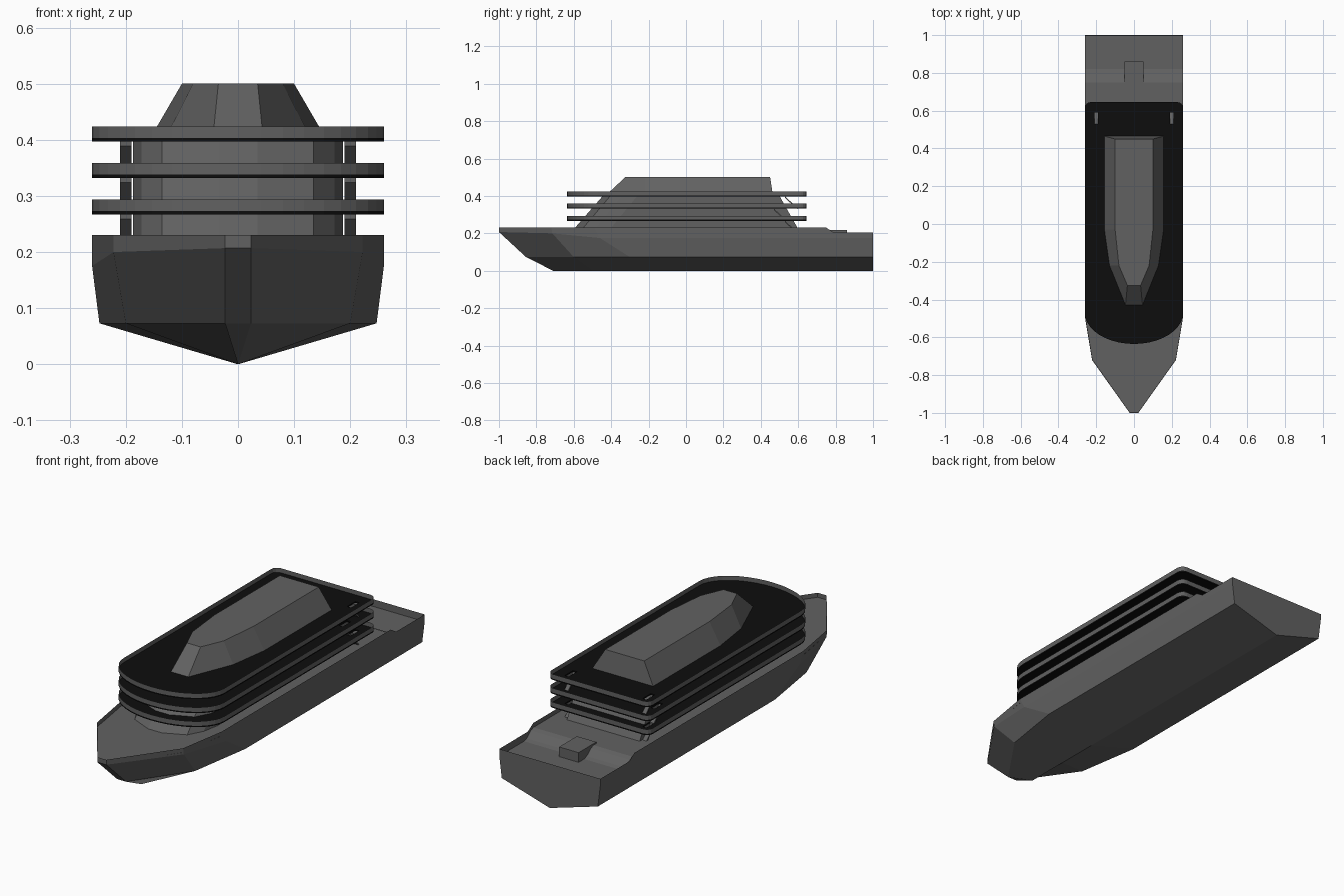
import bpy, bmesh, math

if "Cube" in bpy.data.objects:
    bpy.data.objects.remove(bpy.data.objects["Cube"])


def material(name, v):
    m = bpy.data.materials.new(name)
    m.diffuse_color = (v, v, v, 1)
    m.use_nodes = True
    m.node_tree.nodes["Principled BSDF"].inputs["Base Color"].default_value = m.diffuse_color
    return m


GREY, BLACK = material("dark_grey", 0.12), material("black", 0.004)


def make(name, verts, faces, mat=GREY):
    me = bpy.data.meshes.new(name)
    me.from_pydata(verts, [], faces)
    bm = bmesh.new()
    bm.from_mesh(me)
    bmesh.ops.recalc_face_normals(bm, faces=bm.faces)
    bm.to_mesh(me)
    bm.free()
    ob = bpy.data.objects.new(name, me)
    bpy.context.collection.objects.link(ob)
    me.materials.append(mat)
    return ob


def loft(name, low, high, mat=GREY, caps=True):
    # two matching rings of (x, y, z) points joined by side faces
    n = len(low)
    faces = [(i, (i + 1) % n, n + (i + 1) % n, n + i) for i in range(n)]
    if caps:
        faces += [tuple(range(n)), tuple(range(n, 2 * n))]
    return make(name, low + high, faces, mat)


def mirror_ring(half, z):
    # half outline on +x, from the stern to the bow
    return [(x, y, z) for x, y in half] + [(-x, y, z) for x, y in reversed(half) if x > 1e-6]


def box(name, x0, x1, y0, y1, z0, z1, mat=GREY):
    ring = [(x0, y0), (x1, y0), (x1, y1), (x0, y1)]
    return loft(name, [(x, y, z0) for x, y in ring], [(x, y, z1) for x, y in ring], mat)


# Hull: stations of rail, knuckle, chine, keel points
stations = [
    [(.26, 1, .205), (.26, 1, .175), (.247, 1, .073), (0, 1, 0)],
    [(.26, .79, .205), (.26, .79, .175), (.247, .79, .073), (0, .79, 0)],
    [(.26, .75, .23), (.26, .75, .175), (.247, .75, .073), (0, .75, 0)],
    [(.26, -.49, .23), (.26, -.46, .175), (.247, -.3, .073), (0, -.3, 0)],
    [(.222, -.72, .23), (.222, -.715, .2), (.2, -.6, .073), (0, -.5, 0)],
    [(.023, -1, .23), (.023, -1, .207), (.023, -.855, .073), (0, -.71, 0)],
]
verts, faces = [], []
for s in stations:
    verts += s + [(-x, y, z) for x, y, z in reversed(s[:3])]
for k in range(len(stations) - 1):
    a, b = 7 * k, 7 * k + 7
    faces += [(a + i, a + i + 1, b + i + 1, b + i) for i in range(6)]
b = 7 * (len(stations) - 1)
faces += [tuple(range(7)), (b, b + 1, b + 5, b + 6), (b + 1, b + 2, b + 4, b + 5), (b + 2, b + 3, b + 4)]
make("hull", verts, faces)

# Main deck, set below the rail, stepping down at the stern
rows = [(.999, .259, .172), (.82, .259, .172), (.8, .259, .178), (.77, .259, .203), (.75, .259, .21),
        (-.49, .259, .21), (-.72, .221, .21), (-.999, .022, .21)]
verts = [(sx * w, y, z) for y, w, z in rows for sx in (-1, 1)]
make("main_deck", verts, [(2 * i, 2 * i + 1, 2 * i + 3, 2 * i + 2) for i in range(len(rows) - 1)])
box("stern_hatch", -.05, .05, .73, .86, .165, .217)

# Main cabin with raked ends
low = [(.187, .61), (.187, -.42), (.172, -.5), (.135, -.57), (.035, -.615)]
high = [(.187, .5), (.187, -.26), (.172, -.34), (.135, -.405), (.035, -.445)]
loft("cabin", mirror_ring(low, .205), mirror_ring(high, .4))

# Roof house
low = [(.157, .465), (.157, -.03), (.13, -.22), (.045, -.43)]
high = [(.1, .45), (.1, -.03), (.08, -.22), (.035, -.325)]
loft("roof_house", mirror_ring(low, .402), mirror_ring(high, .5))

# Upper decks: rounded outline, thin floor, sheet railing, stairs
outline = [(.23 + .03 * math.sin(math.radians(a)), .615 + .03 * math.cos(math.radians(a)))
           for a in (0, 22.5, 45, 67.5, 90)]
outline += [(.26 * math.cos(math.radians(a)), -.47 - .165 * math.sin(math.radians(a)))
            for a in range(0, 90, 9)] + [(0, -.635)]
levels = [(.267, .53, .205), (.332, .47, .272), (.397, .53, .337)]
for n, (z, y0, zlow) in enumerate(levels, 1):
    floor = loft(f"deck_floor_{n}", mirror_ring(outline, z), mirror_ring(outline, z + .006), BLACK)
    loft(f"deck_railing_{n}", mirror_ring(outline, z + .006), mirror_ring(outline, z + .027), GREY, False)
    for side, s in (("right", 1), ("left", -1)):
        x0, x1 = sorted((s * .19, s * .21))
        cut = box(f"stair_cutter_{side}_{n}", x0, x1, y0, y0 + .06, z - .02, z + .02)
        cut.hide_render = True
        cut.hide_viewport = True
        mod = floor.modifiers.new("stair_hole", 'BOOLEAN')
        mod.object, mod.operation, mod.solver = cut, 'DIFFERENCE', 'EXACT'
        ring = [(x0, y0), (x1, y0), (x1, y0 + .065), (x0, y0 + .065)]
        top = [(x, y, z if y == y0 else zlow) for x, y in ring]
        loft(f"stairs_{side}_{n}", [(x, y, h - .008) for x, y, h in top], top)
